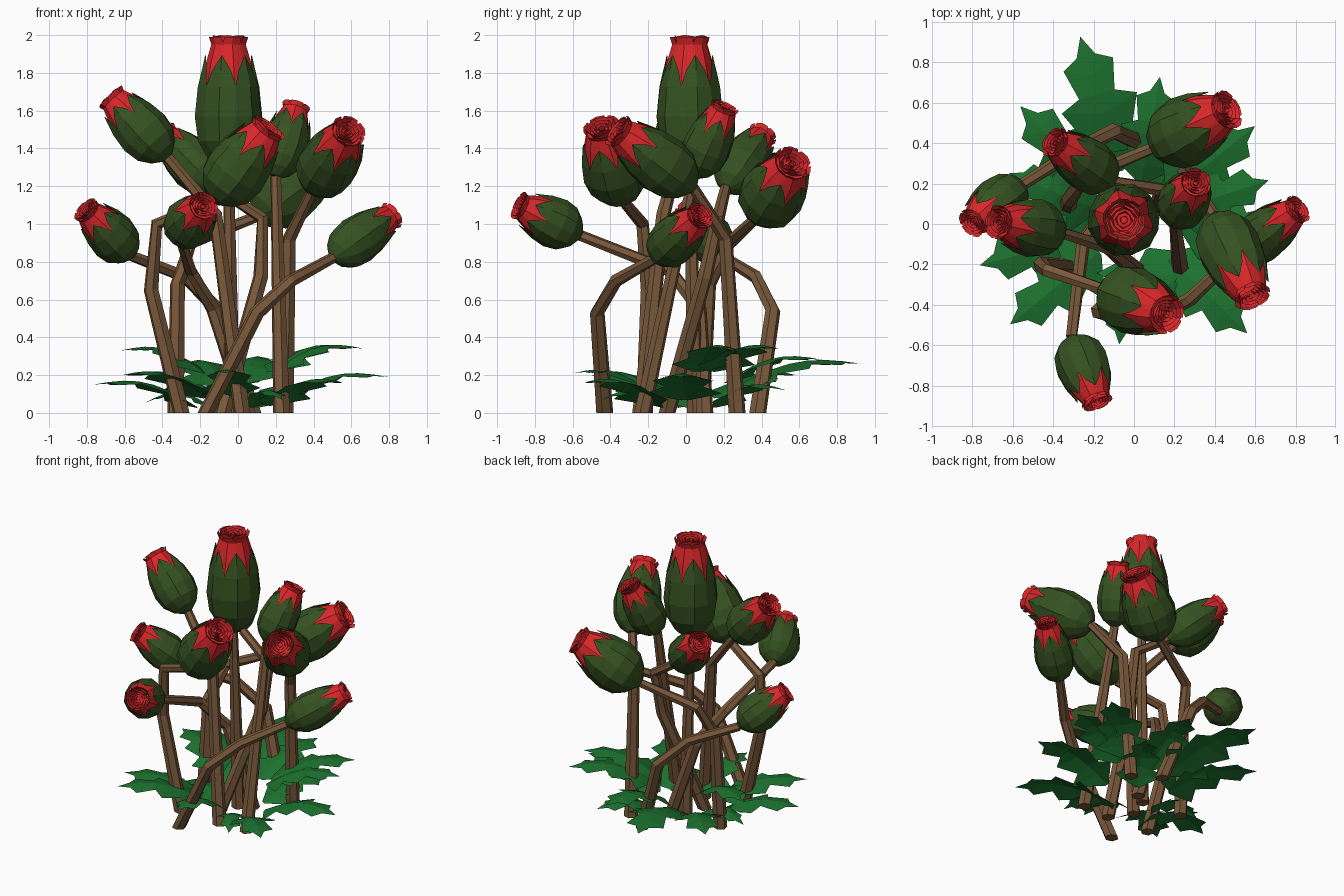
import bpy, bmesh, math, random
from mathutils import Vector

if "Cube" in bpy.data.objects:
    bpy.data.objects.remove(bpy.data.objects["Cube"])

random.seed(4)


def material(name, rgb):
    m = bpy.data.materials.new(name)
    m.diffuse_color = (*rgb, 1)
    m.use_nodes = True
    m.node_tree.nodes["Principled BSDF"].inputs["Base Color"].default_value = m.diffuse_color
    return m


SEPAL = material("dark_green", (0.036, 0.083, 0.015))
RED = material("petal_red", (0.70, 0.020, 0.023))
BARK = material("stem_brown", (0.19, 0.098, 0.043))
LEAF = material("leaf_green", (0.012, 0.165, 0.028))


def finish(name, bm, mat):
    me = bpy.data.meshes.new(name)
    bm.to_mesh(me)
    bm.free()
    me.materials.append(mat)
    ob = bpy.data.objects.new(name, me)
    bpy.context.collection.objects.link(ob)
    return ob


def grid(bm, rows):
    """Skin a list of equally long rows of points."""
    vs = [[bm.verts.new(p) for p in row] for row in rows]
    for a, b in zip(vs, vs[1:]):
        for i in range(len(a) - 1):
            bm.faces.new((a[i], a[i + 1], b[i + 1], b[i]))


def polar(r, ang, z):
    return Vector((r * math.cos(ang), r * math.sin(ang), z))


# Profiles: fraction of length, fraction of radius, fraction of strip width
SEPAL_ROWS = [(0, .2, 1), (.09, .62, 1), (.22, .92, 1.02), (.4, 1.02, 1.04),
              (.62, .93, 1.02), (.74, .81, .72), (.85, .71, .03)]
PETAL_ROWS = [(.45, .85, 1.1), (.65, .83, 1.1), (.8, .69, 1.1),
              (.93, .53, 1.1), (.985, .6, .8)]


def strips(bm, rows, r, length, turn):
    """Ring of six overlapping strips, each with a raised middle ridge."""
    for k in range(6):
        mid = turn + k * math.tau / 6
        grid(bm, [[polar(r * rr * (1 - .03 * abs(s)), mid + s * w * math.pi / 6, t * length)
                   for s in (-1, 0, 1)] for t, rr, w in rows])


def bud(name, base, tip, r):
    base, tip = Vector(base), Vector(tip)
    length = (tip - base).length
    turn = random.uniform(0, 1)

    # Green outer sepals
    bm = bmesh.new()
    strips(bm, SEPAL_ROWS, r, length, turn)
    cap = [bm.verts.new(polar(r * .2, turn + i * math.tau / 6, 0)) for i in range(6)]
    bm.faces.new(cap[::-1])
    parts = [finish(name + "_sepals", bm, SEPAL)]

    # Red petals: outer cup, floor and nested jagged walls
    bm = bmesh.new()
    strips(bm, PETAL_ROWS, r, length, turn + .5)
    bm.faces.new([bm.verts.new(polar(r * .5, i * math.tau / 12, .93 * length)) for i in range(12)])
    for ring in range(4):
        n, rr, top = 10 - ring, .46 - .117 * ring, 1 - .008 * ring
        lo, hi = [], []
        for i in range(n + 1):
            a = turn + ring + (i % n) * math.tau / n
            lo.append(polar(r * rr * .85, a, .92 * length))
            hi.append(polar(r * rr * (1.12 if i % 2 else .98), a, (top - .012 * (i % 2)) * length))
        grid(bm, [lo, hi])
    parts.append(finish(name + "_petals", bm, RED))
    for ob in parts:
        ob.location = base
        ob.rotation_mode = 'QUATERNION'
        ob.rotation_quaternion = (tip - base).to_track_quat('Z', 'X')


def stem(name, points, r0=.046, r1=.029):
    """Six-sided tapering tube along a path, cut flat at the ground."""
    pts = [Vector(p) for p in points]
    bm = bmesh.new()
    rings = []
    for i, p in enumerate(pts):
        d = (pts[min(i + 1, len(pts) - 1)] - pts[max(i - 1, 0)]).normalized()
        if i == 0:
            d = Vector((0, 0, 1))
        side = d.cross(Vector((.3, 1, .1))).normalized()
        up = side.cross(d)
        r = r0 + (r1 - r0) * i / (len(pts) - 1)
        rings.append([bm.verts.new(p + r * (math.cos(k * math.tau / 6) * side
                                            + math.sin(k * math.tau / 6) * up)) for k in range(6)])
    for a, b in zip(rings, rings[1:]):
        for k in range(6):
            bm.faces.new((a[k], a[(k + 1) % 6], b[(k + 1) % 6], b[k]))
    bm.faces.new(rings[0][::-1])
    bm.faces.new(rings[-1])
    bmesh.ops.recalc_face_normals(bm, faces=bm.faces)
    finish(name, bm, BARK)


def flower(name, ground, base, tip, radius, *bends):
    """Stem from the ground through its bends to the bud base, then the bud."""
    stem(name + "_stem", [(*ground, 0), *bends, base])
    bud(name + "_bud", base, tip, radius)


# Upper flowers
flower("centre", (-.03, .05), (-.05, .02, 1.28), (-.05, .02, 2), .18)
flower("right_upper", (.23, -.23), (.2, .04, 1.25), (.31, .21, 1.63), .13)
flower("upper_left", (.02, -.24), (-.37, -.04, 1.35), (-.68, .01, 1.68), .145,
       (-.12, -.12, 1.05))
flower("right_front", (.25, .27), (.4, .04, 1.19), (.59, -.37, 1.50), .16,
       (.27, .21, .92))
flower("front_middle", (-.3, -.22), (-.13, -.33, 1.12), (.17, -.45, 1.52), .17,
       (-.46, -.2, .65), (-.43, -.23, 1))
flower("back_right", (-.33, .08), (.1, .38, 1.04), (.47, .57, 1.33), .175,
       (-.32, .12, .68), (-.25, .23, .9))
flower("back_left", (-.08, -.1), (-.11, .21, 1.19), (-.40, .41, 1.48), .135,
       (.12, .1, .72), (.13, .17, 1.03))
# Lower flowers
flower("low_front", (.05, .1), (-.31, -.56, .94), (-.18, -.89, 1.10), .135,
       (-.13, .07, .55), (-.25, -.08, .75))
flower("low_left", (.08, .38), (-.56, .19, .83), (-.81, 0, 1.08), .13,
       (-.1, .46, .54), (-.28, .37, .72))
flower("low_right", (-.17, -.43), (.5, -.16, .82), (.82, .08, 1.05), .13,
       (.1, -.47, .53), (.28, -.37, .7))


def leaf(name, angle, reach, height):
    """Arched spiky leaf pointing outwards, folded along its midrib."""
    a = math.radians(angle)
    base = polar(reach * .28, a, max(.03, height - .12))
    tip = polar(reach, a, height)
    span = reach * .72
    side = Vector((-math.sin(a), math.cos(a), 0)) * span * .78

    def at(u, v):
        z = .07 * math.sin(math.pi * max(u, 0)) - .15 * abs(v) * span
        return base.lerp(tip, u) + side * v + Vector((0, 0, z))

    bm = bmesh.new()
    for s in (-1, 1):
        rows = []
        for i in range(8):
            u = i / 7
            # Odd steps are spikes, even steps are notches; both shrink to the tip
            v = .5 * (1 - u) ** .6 * (1 if i % 2 else .56) if i else .04
            rows.append([at(u, 0), at(u + (.08 if i % 2 and i < 7 else 0), s * v)][::s])
        grid(bm, rows)
    bmesh.ops.remove_doubles(bm, verts=bm.verts, dist=.0005)
    # Faces look upwards
    for f in bm.faces:
        f.normal_update()
        if f.normal.z < 0:
            f.normal_flip()
    finish(name, bm, LEAF)


# Leaves: direction in degrees, reach, tip height
LEAVES = [(106, .965, .26), (134, .81, .2), (80, .74, .28), (39, .77, .34), (18, .7, .34),
          (358, .8, .19), (316, .78, .16), (263, .6, .21), (219, .79, .2), (195, .79, .15),
          (158, .67, .33), (298, .5, .07), (174, .5, .05), (57, .63, .12)]
for i, spec in enumerate(LEAVES):
    leaf(f"leaf_{i + 1}", *spec)
